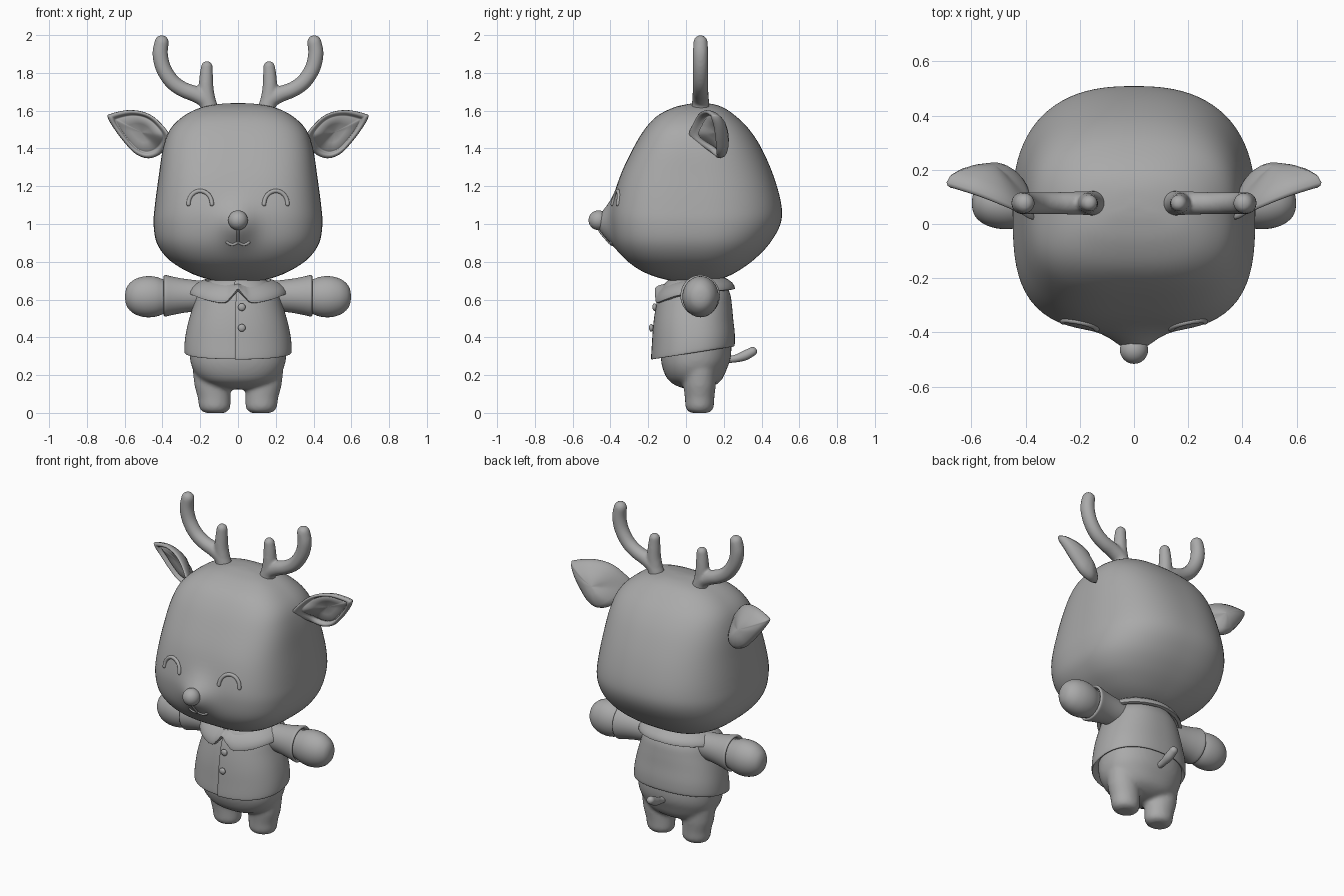
import bpy, bmesh, math
from mathutils import Vector
from mathutils.bvhtree import BVHTree

if "Cube" in bpy.data.objects:
    bpy.data.objects.remove(bpy.data.objects["Cube"])

clay = bpy.data.materials.new("plain grey")
clay.use_nodes = True
GREY = (0.4, 0.4, 0.4, 1)
clay.diffuse_color = GREY
clay.node_tree.nodes["Principled BSDF"].inputs["Base Color"].default_value = GREY


def spline(points, steps, closed=False):
    """Smooth path through points of any dimension."""
    n, out = len(points), []
    pick = lambda i: points[i % n] if closed else points[max(0, min(n - 1, i))]
    for i in range(n if closed else n - 1):
        quad = list(zip(*(pick(i + k) for k in (-1, 0, 1, 2))))
        for s in range(steps):
            t = s / steps
            out.append([b + .5 * t * (c - a + t * (2*a - 5*b + 4*c - d + t * (3*(b - c) + d - a)))
                        for a, b, c, d in quad])
    return out if closed else out + [list(points[-1])]


def loft(bm, rings, around=True, caps=True):
    """Skin a list of equally long rings."""
    rows = [[bm.verts.new(p) for p in ring] for ring in rings]
    n = len(rows[0])
    for a, b in zip(rows, rows[1:]):
        for i in range(n if around else n - 1):
            j = (i + 1) % n
            bm.faces.new((a[i], a[j], b[j], b[i]))
    if caps:
        bm.faces.new(rows[0][::-1])
        bm.faces.new(rows[-1])


def tube(bm, points, steps=8, sides=20):
    """Round-ended tube through (x, y, z, radius) points."""
    path = spline(points, steps)
    pos, rad = [Vector(p[:3]) for p in path], [p[3] for p in path]
    head, tail = (pos[0] - pos[1]).normalized(), (pos[-1] - pos[-2]).normalized()
    bend = [math.radians(a) for a in (18, 36, 54, 72, 86)]
    start = [(pos[0] + head * rad[0] * math.sin(a), rad[0] * math.cos(a)) for a in bend]
    end = [(pos[-1] + tail * rad[-1] * math.sin(a), rad[-1] * math.cos(a)) for a in bend]
    full = start[::-1] + list(zip(pos, rad)) + end
    side, rings = None, []
    for i, (p, r) in enumerate(full):
        along = (full[min(i + 1, len(full) - 1)][0] - full[max(i - 1, 0)][0]).normalized()
        side = along.orthogonal() if side is None else side - along * side.dot(along)
        side.normalize()
        up = along.cross(side)
        rings.append([p + r * (math.cos(t) * side + math.sin(t) * up)
                      for t in (math.tau * k / sides for k in range(sides))])
    loft(bm, rings)


def finish(name, bm, mirror=False, voxel=0, smooth=8, thick=0):
    """Turn a bmesh into a smooth object, optionally fused or mirrored."""
    bmesh.ops.recalc_face_normals(bm, faces=bm.faces)
    mesh = bpy.data.meshes.new(name)
    bm.to_mesh(mesh)
    mesh.materials.append(clay)
    mesh.shade_smooth()
    obj = bpy.data.objects.new(name, mesh)
    bpy.context.collection.objects.link(obj)
    if thick:
        mod = obj.modifiers.new("thickness", "SOLIDIFY")
        mod.thickness, mod.offset = thick, 0
        mod = obj.modifiers.new("soft rim", "BEVEL")
        mod.width, mod.segments = thick * .35, 2
    if voxel:
        mod = obj.modifiers.new("fuse", "REMESH")
        mod.mode, mod.voxel_size, mod.use_smooth_shade = "VOXEL", voxel, True
        mod = obj.modifiers.new("blend", "SMOOTH")
        mod.factor, mod.iterations = .5, smooth
    if mirror:
        mod = obj.modifiers.new("mirror", "MIRROR")
        mod.use_mirror_merge = False
    return obj


def ring(z, w, front, back, nf=2.3, nb=2.3, mid=None, count=72):
    """Rounded-square ring with its own front and back depth."""
    mid = (front + back) / 2 if mid is None else mid
    pts = []
    for k in range(count):
        c, s = math.cos(math.tau * k / count), math.sin(math.tau * k / count)
        n, depth = (nf, mid - front) if s < 0 else (nb, back - mid)
        r = (abs(c) ** n + abs(s) ** n) ** (-1 / n)
        pts.append(Vector((w * c * r, mid + depth * s * r, z)))
    return pts


# Head with a small pushed-out snout: z, half width, front, back
profile = [(.69, .02, .04, .08), (.695, .1, -.05, .13), (.72, .2, -.16, .215),
           (.76, .29, -.25, .29), (.82, .375, -.325, .37), (.9, .43, -.375, .445),
           (1, .447, -.395, .5), (1.1, .44, -.39, .505), (1.25, .42, -.35, .465),
           (1.4, .397, -.28, .4), (1.5, .36, -.22, .335), (1.57, .29, -.155, .265),
           (1.615, .2, -.07, .2), (1.635, .1, .01, .14), (1.64, .02, .06, .08)]
rings = [ring(*p, 3.2, 2.5, min(max(.06, p[2] + .01), p[3] - .01), 96) for p in spline(profile, 5)]
for p in (p for r in rings for p in r if p.y < 0):
    p.y -= .075 * math.exp(-(p.x / .09) ** 2 - ((p.z - 1) / .1) ** 2)
bm = bmesh.new()
loft(bm, rings)
skin = BVHTree.FromBMesh(bm)
finish("head", bm)


def on_face(x, z, r):
    hit = skin.ray_cast(Vector((x, -2, z)), Vector((0, 1, 0)))[0]
    return (x, hit.y, z, r)


# Nose
bm = bmesh.new()
bmesh.ops.create_uvsphere(bm, u_segments=32, v_segments=20, radius=.052)
bmesh.ops.translate(bm, verts=bm.verts, vec=(0, -.464, 1.02))
finish("nose", bm)

# Closed smiling eyes
bm = bmesh.new()
arc = [math.pi * k / 10 for k in range(11)]
tube(bm, [on_face(.2 + .062 * math.cos(a), 1.105 + .07 * math.sin(a), .011) for a in arc], 2, 12)
finish("eye", bm, mirror=True)

# Mouth
bm = bmesh.new()
tube(bm, [on_face(0, z, .007) for z in (.985, .96, .93, .9)], 3, 10)
for s in (-1, 1):
    tube(bm, [on_face(s * x, z, .008) for x, z in ((0, .903), (.02, .893), (.04, .893), (.057, .903))], 4, 10)
finish("mouth", bm)

# Antlers: main beam plus short tine
bm = bmesh.new()
Y = .077
tube(bm, [(.145, Y, 1.58, .047), (.165, Y, 1.65, .045), (.22, Y, 1.685, .043), (.29, Y, 1.712, .041),
          (.35, Y, 1.755, .041), (.395, Y, 1.825, .041), (.412, Y, 1.9, .041), (.404, Y, 1.962, .038)])
tube(bm, [(.15, Y, 1.6, .045), (.168, Y, 1.7, .041), (.168, Y, 1.78, .036), (.165, Y, 1.832, .031)])
finish("antler", bm, mirror=True, voxel=.008, smooth=5)

# Ears: cupped leaf with a raised rim
outline = [(.36, .03, 1.46), (.42, .055, 1.545), (.49, .085, 1.59), (.58, .12, 1.603), (.675, .15, 1.583),
           (.69, .155, 1.565), (.66, .17, 1.51), (.6, .18, 1.43), (.54, .185, 1.37), (.47, .18, 1.348), (.4, .14, 1.38)]
edge = [Vector(p) for p in spline(outline, 6, True)]
core = Vector((.51, .13, 1.485))
bm = bmesh.new()
loft(bm, [[core.lerp(p, s) + Vector((0, d, 0)) for p in edge] for s, d in (
    (.03, .085), (.3, .08), (.55, .065), (.78, .045), (.93, .025), (1, 0), (.98, -.012), (.92, -.018),
    (.85, -.014), (.8, -.002), (.77, .012), (.73, .012), (.68, .006), (.4, .022), (.03, .028))])
finish("ear", bm, mirror=True)

# Lower body fused with two stubby legs
bm = bmesh.new()
loft(bm, [ring(*p) for p in spline([(.125, .03, .03, .07), (.135, .1, -.03, .13), (.17, .19, -.09, .185),
     (.23, .238, -.122, .215), (.3, .255, -.133, .238), (.4, .25, -.125, .235), (.5, .2, -.08, .2)], 4)])
for s in (-1, 1):
    loft(bm, [[Vector((s * x + r * math.cos(t), .072 + r * .9 * math.sin(t), z))
               for t in (math.tau * k / 32 for k in range(32))]
              for z, x, r in ((0, .122, .05), (.008, .122, .07), (.03, .123, .084), (.08, .126, .087),
                              (.14, .135, .095), (.22, .14, .1), (.3, .14, .09))])
finish("lower_body", bm, voxel=.012, smooth=6)

# Tail
bm = bmesh.new()
tube(bm, [(0, .2, .28, .018), (0, .26, .287, .02), (0, .31, .303, .026), (0, .352, .325, .024)])
finish("tail", bm)

# Shirt: flared, slanted hem, one front panel lapping over the other
rows = [(.345, .255, -.15, .235), (.325, .275, -.17, .25), (.335, .284, -.175, .258), (.4, .28, -.171, .258),
        (.48, .264, -.165, .25), (.56, .24, -.153, .243), (.63, .215, -.135, .232), (.69, .17, -.1, .2),
        (.73, .1, -.04, .15)]
rings = []
for z, w, front, back in spline(rows, 4):
    pts = ring(z, w, front, back, count=120)
    seam = next(i for i, p in enumerate(pts) if p.y < 0 and p.x > -.02 and i > 80)
    pts.insert(seam, pts[seam].copy())
    slant = max(0, (.7 - z) / .37)
    for i, p in enumerate(pts):
        if i > seam:
            p.y -= .009 * max(0, 1 - p.x / .25)
        p.z += slant * (.155 * (p.y - .08))
    rings.append(pts)
bm = bmesh.new()
loft(bm, rings)
finish("shirt", bm)

# Sleeves with an open cuff
bm = bmesh.new()
loft(bm, [[Vector((x, .075 + r * .95 * math.cos(t), z + r * math.sin(t)))
           for t in (math.tau * k / 40 for k in range(40))]
          for x, z, r in spline([(.1, .62, .07), (.2, .62, .08), (.28, .62, .089), (.34, .62, .1), (.378, .62, .109),
                                 (.388, .62, .109), (.393, .62, .104), (.39, .62, .095), (.36, .62, .085)], 3)])
finish("sleeve", bm, mirror=True)

# Mitten hands
bm = bmesh.new()
loft(bm, [[Vector((x, .077 + r * .88 * math.cos(t), .615 + r * math.sin(t)))
           for t in (math.tau * k / 40 for k in range(40))]
          for x, r in spline([(.34, .08), (.39, .09), (.43, .104), (.47, .109), (.51, .105),
                              (.55, .09), (.58, .064), (.594, .035), (.598, .005)], 4)])
finish("hand", bm, mirror=True)

# Collar: folded band with two front points
bm = bmesh.new()
keys = [(0, .652), (.13, .615), (.3, .582), (.7, .596), (1.2, .622), (2, .642), (math.pi, .655)]
half = spline(keys, 6)
wrap = [(-a, z) for a, z in half[:0:-1]] + half[:-1]
wrap.append((math.pi, half[-1][1]))
bands = []
for f in (0, .15, .35, .6, .8, 1):
    out = math.sin(f * math.pi / 2)
    band = []
    for a, low in wrap:
        high = .695 - .018 * math.cos(a)
        rx, ry = .17 + .082 * out, .135 + .068 * out
        band.append(Vector((rx * math.sin(a), .047 - ry * math.cos(a), high + (low - high) * f ** 1.3)))
    bands.append(band)
loft(bm, bands, around=False, caps=False)
bmesh.ops.remove_doubles(bm, verts=bm.verts, dist=.0005)
finish("collar", bm, thick=.02)

# Buttons
bm = bmesh.new()
for z, y in ((.56, -.166), (.45, -.184)):
    made = bmesh.ops.create_uvsphere(bm, u_segments=20, v_segments=12, radius=.02)["verts"]
    bmesh.ops.scale(bm, verts=made, vec=(1, .6, 1))
    bmesh.ops.translate(bm, verts=made, vec=(.02, y, z))
finish("buttons", bm)
